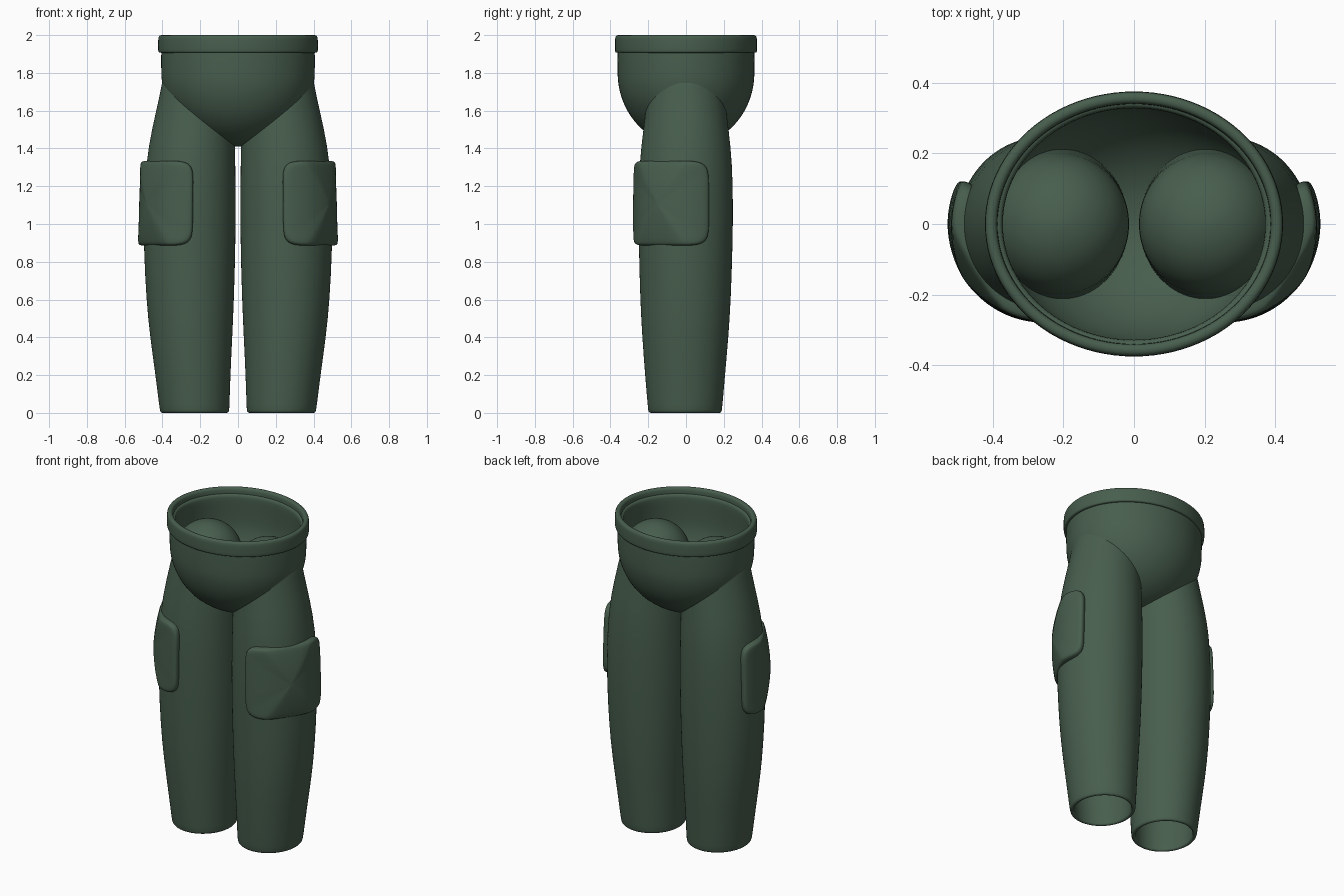
import bpy, bmesh
from math import sin, cos, pi, radians, sqrt

cube = bpy.data.objects.get("Cube")
if cube:
    bpy.data.objects.remove(cube, do_unlink=True)

green = bpy.data.materials.new("dark green cloth")
green.use_nodes = True
COLOUR = (0.064, 0.112, 0.075, 1)
green.diffuse_color = COLOUR
green.node_tree.nodes["Principled BSDF"].inputs["Base Color"].default_value = COLOUR


def finish(name, bm, subdiv):
    """Turn a bmesh into a smooth, subdivided object."""
    bmesh.ops.recalc_face_normals(bm, faces=bm.faces)
    mesh = bpy.data.meshes.new(name)
    bm.to_mesh(mesh)
    bm.free()
    mesh.materials.append(green)
    for p in mesh.polygons:
        p.use_smooth = True
    obj = bpy.data.objects.new(name, mesh)
    bpy.context.collection.objects.link(obj)
    mod = obj.modifiers.new("smooth", 'SUBSURF')
    mod.levels = mod.render_levels = subdiv
    return obj


def skin(bm, rows, closed=False):
    """Bridge equal loops of points; return the vertex loops."""
    loops = [[bm.verts.new(p) for p in row] for row in rows]
    pairs = list(zip(loops, loops[1:]))
    if closed:
        pairs.append((loops[-1], loops[0]))
    for a, b in pairs:
        n = len(a)
        for i in range(n):
            j = (i + 1) % n
            bm.faces.new((a[i], a[j], b[j], b[i]))
    return loops


def ellipse(cx, cy, rx, ry, z, side=1, n=48):
    return [(side * (cx + rx * cos(2 * pi * i / n)), cy + ry * sin(2 * pi * i / n), z)
            for i in range(n)]


# Leg sections: height, inner x, outer x, front y, back y
SECTIONS = [
    (0.0, .046, .413, -.200, .190),
    (0.2, .040, .437, -.217, .207),
    (0.4, .030, .466, -.232, .225),
    (0.6, .021, .486, -.243, .238),
    (0.88, .013, .500, -.250, .247),
    (1.1, .012, .499, -.253, .250),
    (1.33, .014, .487, -.247, .245),
    (1.5, .016, .457, -.226, .226),
    (1.7, .012, .410, -.202, .202),
]


def leg_section(z):
    """Centre and radii of the leg at a height."""
    for a, b in zip(SECTIONS, SECTIONS[1:]):
        if z <= b[0]:
            t = (z - a[0]) / (b[0] - a[0])
            x0, x1, y0, y1 = (p + (q - p) * t for p, q in zip(a[1:], b[1:]))
            return (x0 + x1) / 2, (y0 + y1) / 2, (x1 - x0) / 2, (y1 - y0) / 2


def make_leg(name, side):
    """Hollow trouser leg with a domed top and an open, rounded cuff."""
    wall = 0.025
    outer = []
    for z in (.018, *[s[0] for s in SECTIONS[1:]]):
        outer.append((*leg_section(z), z))
    cx, cy, rx, ry, z = outer[-1]
    for k in range(1, 8):
        a = pi / 2 * min(k / 7, .97)
        outer.append((cx, cy, rx * cos(a), ry * cos(a), z + .2 * sin(a)))
    inner = [(x, y, p - wall, q - wall, h) for x, y, p, q, h in outer if h < 1.71]
    bx, by, bp, bq = leg_section(0)
    cuff = [(bx, by, bp - wall, bq - wall, .008), (bx, by, bp - .018, bq - .018, 0),
            (bx, by, bp - .008, bq - .008, 0), (bx, by, bp - .001, bq - .001, .007)]
    bm = bmesh.new()
    loops = skin(bm, [ellipse(*r, side=side) for r in inner[::-1] + cuff + outer])
    bm.faces.new(loops[-1])
    finish(name, bm, 1)


def make_pocket(name, side):
    """Padded patch with rounded corners, wrapped round the outer thigh."""
    mid, half = radians(-33), radians(61)
    zmid, zhalf = 1.11, .225
    rings = [(.02, .03), (.3, .03), (.6, .03), (.85, .03), (.94, .029),
             (.98, .024), (1, .012), (1, -.015)]
    power, n = 2 / 7, 64
    rows = []
    for scale, lift in rings:
        row = []
        for i in range(n):
            a = 2 * pi * (i + .5) / n
            c, s = cos(a), sin(a)
            u = scale * abs(c) ** power * (1 if c > 0 else -1)
            v = scale * abs(s) ** power * (1 if s > 0 else -1)
            z, t = zmid + zhalf * v, mid + half * u
            cx, cy, rx, ry = leg_section(z)
            row.append((side * (cx + (rx + lift) * cos(t)), cy + (ry + lift) * sin(t), z))
        rows.append(row)
    bm = bmesh.new()
    loops = skin(bm, rows)
    bm.faces.new(loops[0])
    finish(name, bm, 1)


for word, side in (("left", 1), ("right", -1)):
    make_leg(word + "_leg", side)
    make_pocket(word + "_thigh_pocket", side)

# Hip bowl: thin walled, open at the top
RX, RY, ZC, DEPTH, WALL = .408, .364, 1.8, .39, .03
outside, inside = [], []
for k in range(13):
    a = pi / 2 * min(k / 12, .985)
    outside.append((0, 0, RX * cos(a), RY * cos(a), ZC - DEPTH * sin(a)))
    inside.append((0, 0, (RX - WALL) * cos(a), (RY - WALL) * cos(a),
                   ZC - (DEPTH - WALL) * sin(a)))
rim = [(0, 0, RX - d, RY - d, z) for d, z in
       ((0, 1.95), (.006, 1.965), (.03, 1.965), (.036, 1.95), (.034, 1.9))]
bm = bmesh.new()
loops = skin(bm, [ellipse(*r) for r in outside[::-1] + rim + inside])
bm.faces.new(loops[0])
bm.faces.new(loops[-1])
finish("hip_bowl", bm, 1)

# Waistband: rounded strip round the rim
band = [(.424, 1.925), (.424, 1.98), (.421, 1.994), (.412, 2.0), (.400, 2.0), (.391, 1.994),
        (.388, 1.98), (.388, 1.925), (.392, 1.906), (.418, 1.906), (.423, 1.911)]
bm = bmesh.new()
skin(bm, [ellipse(0, 0, r, r - .047, z) for r, z in band], closed=True)
finish("waistband", bm, 1)
